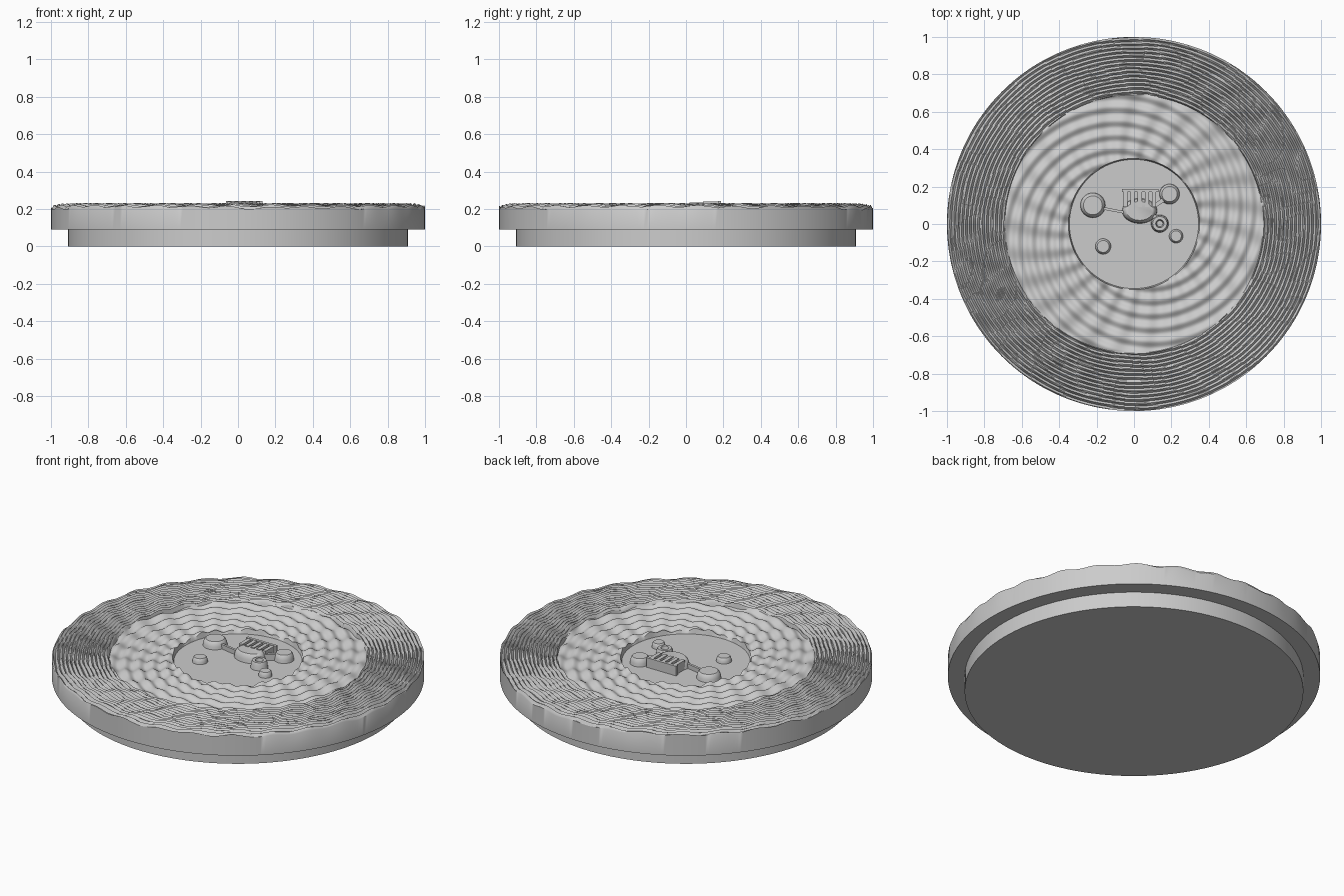
import bpy, bmesh, math
from math import sin, cos, pi, tau

cube = bpy.data.objects.get("Cube")
if cube:
    bpy.data.objects.remove(cube, do_unlink=True)

grey = bpy.data.materials.new("plain grey")
grey.use_nodes = True
COLOUR = (0.6, 0.6, 0.6, 1)
grey.diffuse_color = COLOUR
grey.node_tree.nodes["Principled BSDF"].inputs["Base Color"].default_value = COLOUR

SEGMENTS = 360
FLOOR = 0.185      # recessed centre
FLOOR_R = 0.345
WAVE_R = 0.69      # where soft waves meet the ridged border


def loft(name, rings, angle=40):
    """Skin a list of equal point loops and cap both ends."""
    bm = bmesh.new()
    loops = [[bm.verts.new(p) for p in ring] for ring in rings]
    n = len(loops[0])
    for a, b in zip(loops, loops[1:]):
        for i in range(n):
            j = (i + 1) % n
            bm.faces.new((a[i], a[j], b[j], b[i]))
    bm.faces.new(loops[0][::-1])
    bm.faces.new(loops[-1])
    bmesh.ops.recalc_face_normals(bm, faces=bm.faces)
    mesh = bpy.data.meshes.new(name)
    bm.to_mesh(mesh)
    bm.free()
    mesh.materials.append(grey)
    ob = bpy.data.objects.new(name, mesh)
    bpy.context.collection.objects.link(ob)
    bpy.ops.object.select_all(action='DESELECT')
    ob.select_set(True)
    bpy.context.view_layer.objects.active = ob
    bpy.ops.object.shade_smooth_by_angle(angle=math.radians(angle))
    return ob


def circle(r, z, x=0, y=0, n=SEGMENTS, ry=None):
    return [(x + r * cos(tau * i / n), y + (ry or r) * sin(tau * i / n),
             z(r, tau * i / n) if callable(z) else z) for i in range(n)]


def waves(r, t):
    """Spiral swells crossed by a second set of ripples."""
    swell = 0.008 * sin(tau * r / 0.075 - 8 * t)
    ripple = 0.006 * sin(26 * t + 14 * r)
    return 0.207 + swell + ripple


def ridges(r, t):
    """Fine sharp grooves that wander around the border."""
    wander = 0.9 * sin(7 * t + 9 * r) + 0.6 * sin(17 * t - 20 * r)
    groove = math.asin(sin(tau * r / 0.022 - 3 * t + wander)) * 2 / pi
    scallop = 0.005 * sin(30 * t + 25 * r)
    falloff = 0.012 * max(0, (r - 0.95) / 0.05)
    return 0.218 + 0.009 * groove + scallop - falloff


def steps(a, b, n):
    return [a + (b - a) * i / n for i in range(n + 1)]


# Base plug
loft("base_plug", [circle(0.91, 0, n=128), circle(0.91, 0.09, n=128)])

# Relief disc: underside, wall, ridged border, waves, recessed floor
rings = [circle(0.9, 0.09), circle(1, 0.09)]
rings += [circle(r, ridges) for r in steps(1, WAVE_R + 0.004, 84)]
rings += [circle(r, waves) for r in steps(WAVE_R, FLOOR_R + 0.006, 44)]
rings += [circle(FLOOR_R, FLOOR)]
loft("relief_disc", rings)


def knob(name, x, y, r, top, ry=None):
    """Rounded stud with a sloping side and a flat top."""
    ry = ry or r
    layers = [(1, 0), (0.95, 0.5), (0.86, 0.85), (0.74, 1)]
    loft(name, [circle(r * s, FLOOR - 0.01 + (top - FLOOR + 0.01) * h,
                       x, y, 40, ry * s) for s, h in layers])


def bar(name, x0, y0, x1, y1, width, top):
    """Straight raised strip between two points."""
    d = math.hypot(x1 - x0, y1 - y0)
    nx, ny = (y0 - y1) / d * width / 2, (x1 - x0) / d * width / 2
    outline = [(x0 + nx, y0 + ny), (x0 - nx, y0 - ny),
               (x1 - nx, y1 - ny), (x1 + nx, y1 + ny)]
    loft(name, [[(x, y, z) for x, y in outline] for z in (FLOOR - 0.01, top)])


# Round studs on the floor
knob("large_stud", -0.22, 0.10, 0.068, 0.226)
knob("upper_stud", 0.19, 0.16, 0.055, 0.228)
knob("small_stud_right", 0.225, -0.065, 0.038, 0.215)
knob("small_stud_left", -0.165, -0.12, 0.043, 0.215)

# Ring stud with a dimple
X, Y = 0.138, 0.002
profile = [(0.048, FLOOR - 0.01), (0.044, 0.215), (0.038, 0.228),
           (0.022, 0.228), (0.016, 0.2)]
loft("ring_stud", [circle(r, z, X, Y, 36) for r, z in profile])

# Central bowl with a row of posts and a lintel
knob("bowl", 0.03, 0.07, 0.095, 0.235, 0.068)
for i in range(5):
    x = -0.045 + 0.038 * i
    bar("post_%d" % (i + 1), x, 0.09, x, 0.175, 0.022, 0.24)
bar("lintel", -0.065, 0.178, 0.13, 0.178, 0.016, 0.242)

# Links between the studs and the bowl
bar("left_link", -0.17, 0.085, -0.04, 0.06, 0.014, 0.212)
bar("upper_link", 0.1, 0.09, 0.165, 0.135, 0.022, 0.22)
bar("lower_link", 0.09, 0.06, 0.125, 0.025, 0.022, 0.22)
